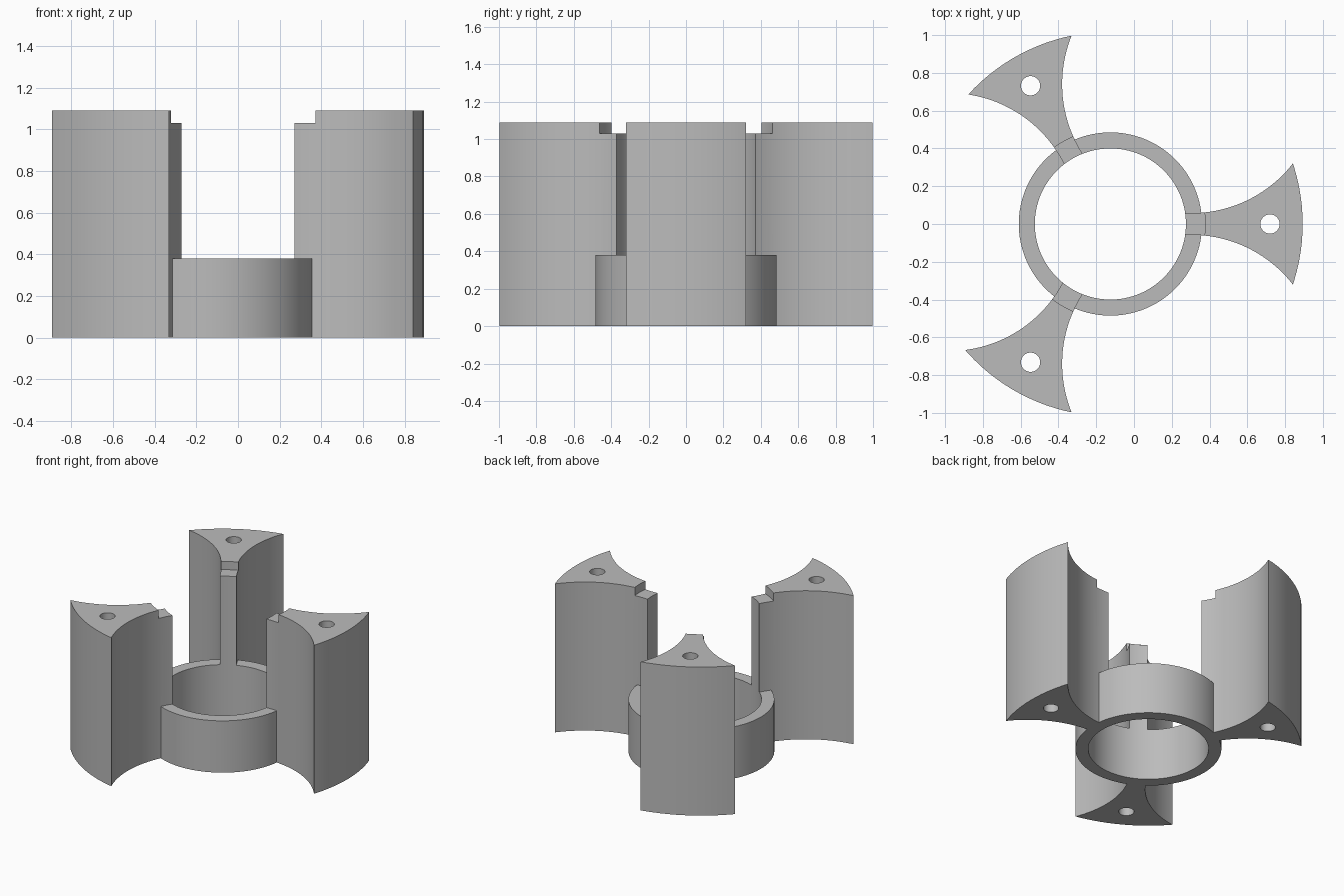
import bpy
from math import radians, cos, sin

cube = bpy.data.objects.get("Cube")
if cube:
    bpy.data.objects.remove(cube, do_unlink=True)

CENTRE_X = -0.125      # axis of the ring
HEIGHT = 1.09
cutters = []


def cylinder(name, radius, z0, z1, dist=0.0, angle=0.0, sides=128):
    """Upright cylinder placed in polar coordinates about the ring axis."""
    a = radians(angle)
    bpy.ops.mesh.primitive_cylinder_add(
        vertices=sides, radius=radius, depth=z1 - z0,
        location=(CENTRE_X + dist * cos(a), dist * sin(a), (z0 + z1) / 2))
    obj = bpy.context.object
    obj.name = name
    return obj


def combine(target, tool, operation):
    mod = target.modifiers.new(tool.name, "BOOLEAN")
    mod.operation = operation
    mod.solver = "EXACT"
    mod.object = tool
    tool.hide_render = True
    cutters.append(tool)


# Round blank, scooped three times to leave three flared pillars
stand = cylinder("three_pillar_stand", 1.018, 0, HEIGHT)
for angle in (60, 179.3, 300):
    combine(stand, cylinder("scoop", 0.683, -0.2, 1.3, 0.855, angle), "DIFFERENCE")

# Low ring joining the pillars
combine(stand, cylinder("ring", 0.485, 0, 0.38), "UNION")

# Central bore, and the shallow step at the pillar tops
combine(stand, cylinder("bore", 0.40, -0.2, 1.3), "DIFFERENCE")
combine(stand, cylinder("top_step", 0.502, 1.03, 1.3), "DIFFERENCE")

# Screw hole through each pillar
for angle in (0, 120, 240):
    combine(stand, cylinder("screw_hole", 0.051, -0.2, 1.3, 0.845, angle, 48), "DIFFERENCE")

# Bake the cuts and discard the cutters
bpy.context.view_layer.update()
graph = bpy.context.evaluated_depsgraph_get()
mesh = bpy.data.meshes.new_from_object(stand.evaluated_get(graph))
stand.modifiers.clear()
stand.data = mesh
for tool in cutters:
    bpy.data.objects.remove(tool, do_unlink=True)

# Plain grey
grey = bpy.data.materials.new("light_grey")
grey.use_nodes = True
colour = (0.5, 0.5, 0.5, 1)
grey.diffuse_color = colour
grey.node_tree.nodes["Principled BSDF"].inputs["Base Color"].default_value = colour
mesh.materials.clear()
mesh.materials.append(grey)

# Smooth curved walls with crisp edges
bpy.ops.object.select_all(action="DESELECT")
stand.select_set(True)
bpy.context.view_layer.objects.active = stand
bpy.ops.object.shade_smooth_by_angle(angle=radians(30))
